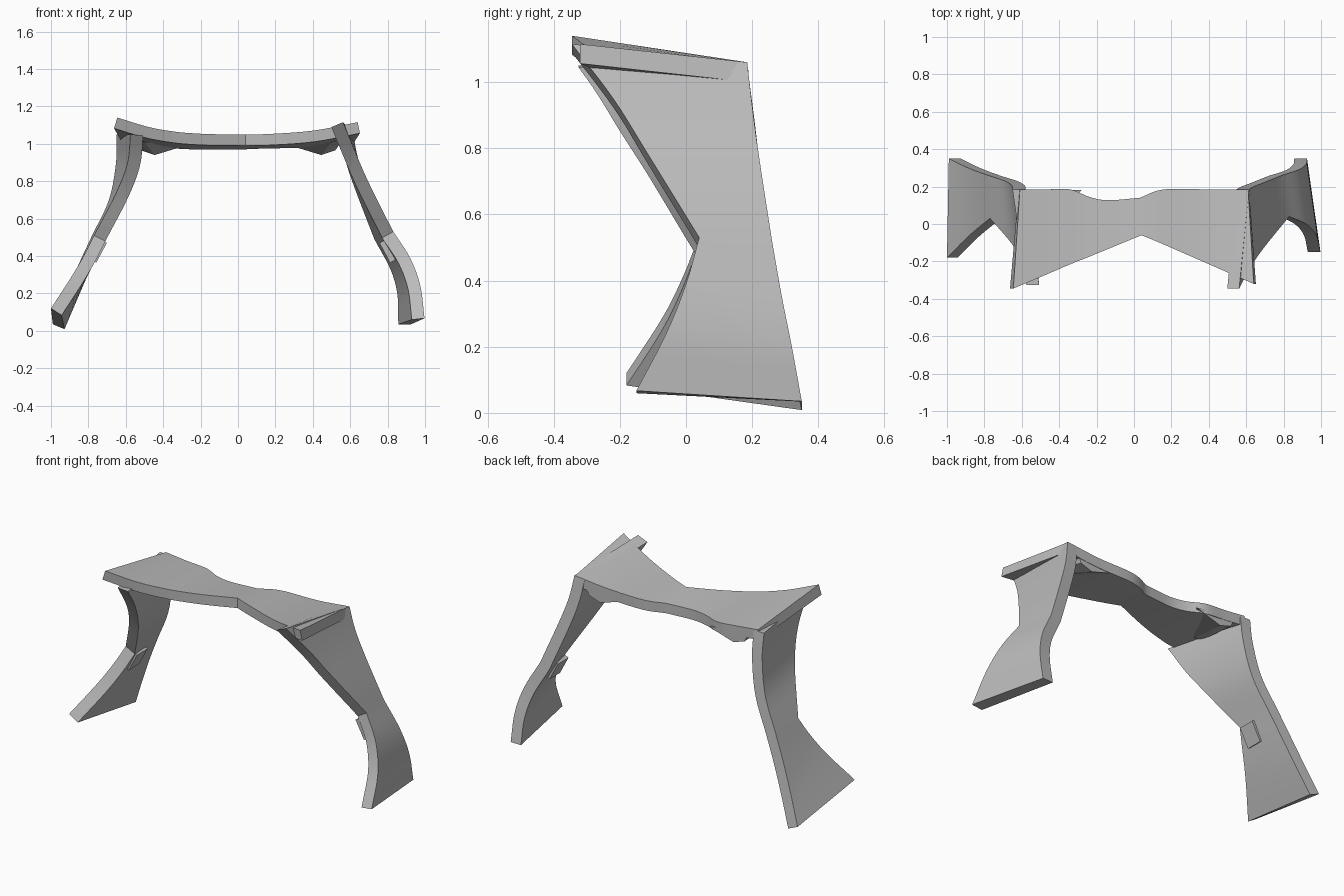
import bpy, bmesh, math
from mathutils import Vector

if "Cube" in bpy.data.objects:
    bpy.data.objects.remove(bpy.data.objects["Cube"])

grey = bpy.data.materials.new("plain grey")
grey.diffuse_color = (0.5, 0.5, 0.5, 1)
grey.use_nodes = True
grey.node_tree.nodes["Principled BSDF"].inputs["Base Color"].default_value = grey.diffuse_color


def finish(name, bm, smooth=True):
    bmesh.ops.recalc_face_normals(bm, faces=bm.faces)
    me = bpy.data.meshes.new(name)
    bm.to_mesh(me)
    bm.free()
    ob = bpy.data.objects.new(name, me)
    bpy.context.collection.objects.link(ob)
    me.materials.append(grey)
    if smooth:
        bpy.ops.object.select_all(action='DESELECT')
        ob.select_set(True)
        bpy.context.view_layer.objects.active = ob
        bpy.ops.object.shade_smooth_by_angle(angle=math.radians(25))
    return ob


def rail(pieces, n=5):
    """Smooth curve through each piece, with a kink where pieces meet."""
    out = []
    for pts in pieces:
        p = [Vector(q) for q in pts]
        p = [2 * p[0] - p[1]] + p + [2 * p[-1] - p[-2]]
        for i in range(1, len(p) - 2):
            a, b, c, d = p[i - 1:i + 3]
            for k in range(n):
                t = k / n
                out.append(0.5 * (2 * b + (c - a) * t + (2 * a - 5 * b + 4 * c - d) * t * t
                                  + (3 * b - a - 3 * c + d) * t ** 3))
    out.append(Vector(pieces[-1][-1]))
    return out


def offset(r, thick, side):
    """Shift a rail sideways in the x-z plane by the panel thickness."""
    res = []
    for i, p in enumerate(r):
        t = r[min(i + 1, len(r) - 1)] - r[max(i - 1, 0)]
        res.append(p + Vector((-t.z, 0, t.x)).normalized() * thick * side)
    return res


def panel(name, front, back, thick, side):
    """Thick ruled panel between a front rail and a back rail."""
    f, b = rail(front), rail(back)
    bm = bmesh.new()
    rings = [[bm.verts.new(q) for q in ring]
             for ring in zip(f, b, offset(b, thick, side), offset(f, thick, side))]
    for r, s in zip(rings, rings[1:]):
        for k in range(4):
            j = (k + 1) % 4
            bm.faces.new((r[k], r[j], s[j], s[k]))
    bm.faces.new(rings[0])
    bm.faces.new(rings[-1][::-1])
    return finish(name, bm)


# curved top with a V-shaped front and a scooped back
panel("top_slab",
      [[(-.645, -.345, 1.14), (-.48, -.275, 1.09), (-.34, -.215, 1.065),
        (-.24, -.175, 1.056), (-.13, -.13, 1.051), (.04, -.06, 1.05)],
       [(.04, -.06, 1.05), (.16, -.11, 1.052), (.4, -.215, 1.07), (.64, -.32, 1.115)]],
      [[(-.61, .185, 1.06), (-.47, .185, 1.045), (-.34, .185, 1.035),
        (-.24, .145, 1.03), (-.14, .127, 1.03), (.03, .14, 1.03)],
       [(.03, .14, 1.03), (.16, .185, 1.035), (.4, .185, 1.04), (.61, .185, 1.06)]],
      0.06, -1)

# left leg, bent forward at the bottom
panel("left_leg",
      [[(-.575, -.325, 1.05), (-.59, -.22, .9), (-.65, -.11, .74), (-.77, .03, .51)],
       [(-.77, .03, .51), (-.82, -.01, .41), (-.89, -.07, .29), (-1.0, -.18, .12)]],
      [[(-.65, .185, 1.05), (-.652, .205, .9), (-.69, .23, .7), (-.78, .26, .51)],
       [(-.78, .26, .51), (-.85, .285, .36), (-.92, .315, .2), (-.99, .35, .035)]],
      0.068, 1)

# right leg, bowed outward at the bottom
panel("right_leg",
      [[(.562, -.345, 1.115), (.63, -.22, .95), (.70, -.12, .79), (.83, .04, .53)],
       [(.83, .04, .53), (.92, 0, .39), (.975, -.06, .24), (.997, -.15, .067)]],
      [[(.615, .185, 1.06), (.64, .2, .93), (.69, .22, .78), (.79, .26, .52)],
       [(.79, .26, .52), (.88, .29, .35), (.92, .32, .2), (.925, .35, .035)]],
      0.068, -1)

for s, side in ((-1, "left"), (1, "right")):
    # wedge under the back corner of the top
    bm = bmesh.new()
    for x, y, z in ((.52, .183, .965), (.445, .183, .94), (.43, .183, .985),
                    (.28, .183, .99), (.55, .183, 1.03), (.5, -.1, 1.01), (.56, -.1, 1.02)):
        bm.verts.new((s * x, y, z))
    bmesh.ops.convex_hull(bm, input=bm.verts)
    finish(side + "_corner_wedge", bm, False)

    # small block on the inside of the leg's waist
    bm = bmesh.new()
    bmesh.ops.create_cube(bm, size=1)
    bmesh.ops.scale(bm, vec=(.035, .1, .12), verts=bm.verts)
    ob = finish(side + "_waist_block", bm, False)
    ob.location = (.80 if s > 0 else -.745, .09, .425)
    ob.rotation_euler = (0, -s * math.radians(28), 0)
